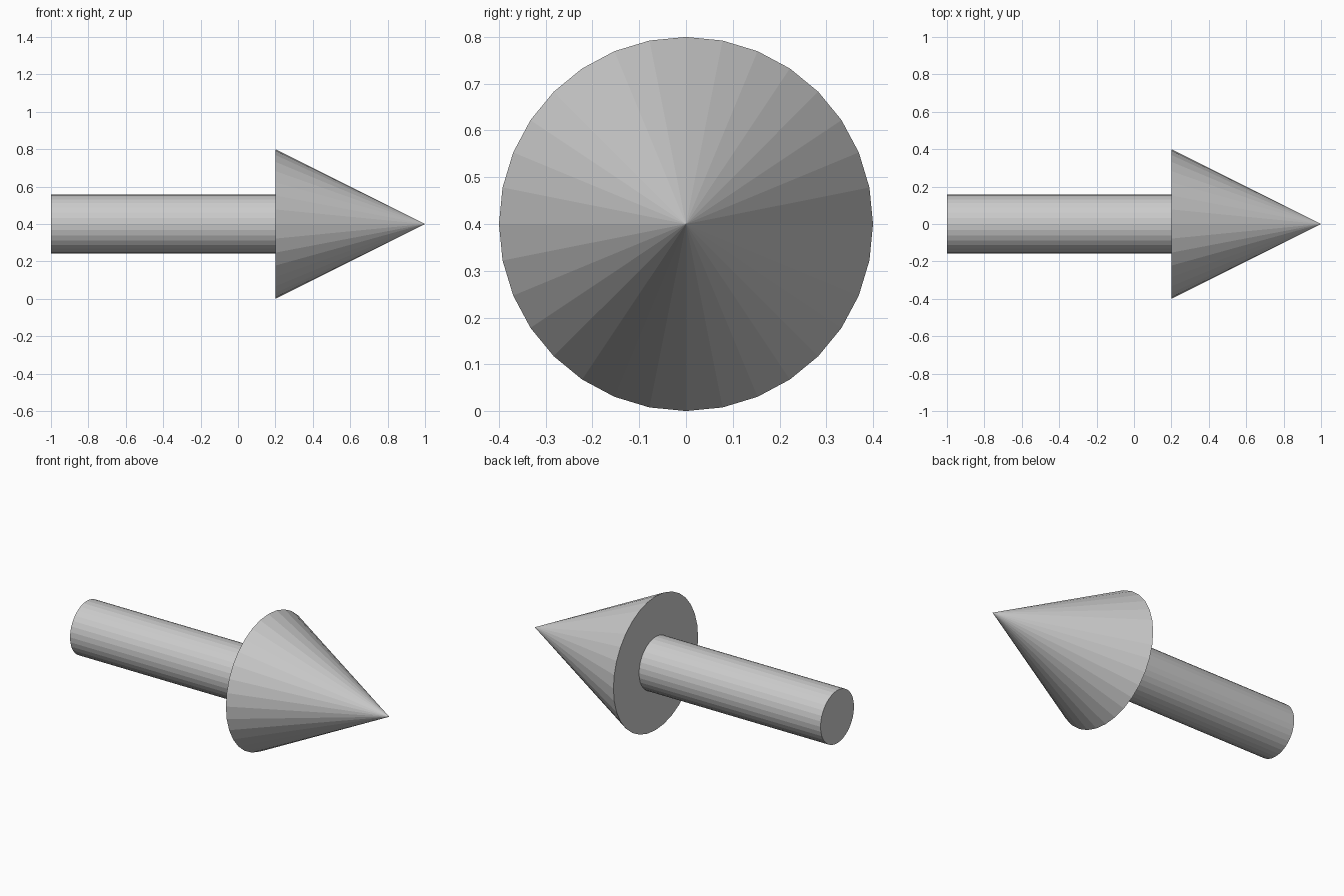
import bpy
from math import pi

if "Cube" in bpy.data.objects:
    bpy.data.objects.remove(bpy.data.objects["Cube"])

SIDES = 32
AXIS_Z = 0.4
ALONG_X = (0, pi / 2, 0)


def add_part(name, x0, x1, r0, r1):
    """Flat-shaded round part running along x from x0 (radius r0) to x1 (radius r1)."""
    bpy.ops.mesh.primitive_cone_add(
        vertices=SIDES, radius1=r0, radius2=r1, depth=x1 - x0,
        location=((x0 + x1) / 2, 0, AXIS_Z), rotation=ALONG_X)
    part = bpy.context.object
    part.name = name
    bpy.ops.object.transform_apply(location=False, rotation=True, scale=False)
    return part


# Straight round shaft
add_part("arrow_shaft", -1.0, 0.2, 0.158, 0.158)

# Pointed conical head
add_part("arrow_head", 0.2, 1.0, 0.4, 0.0)
